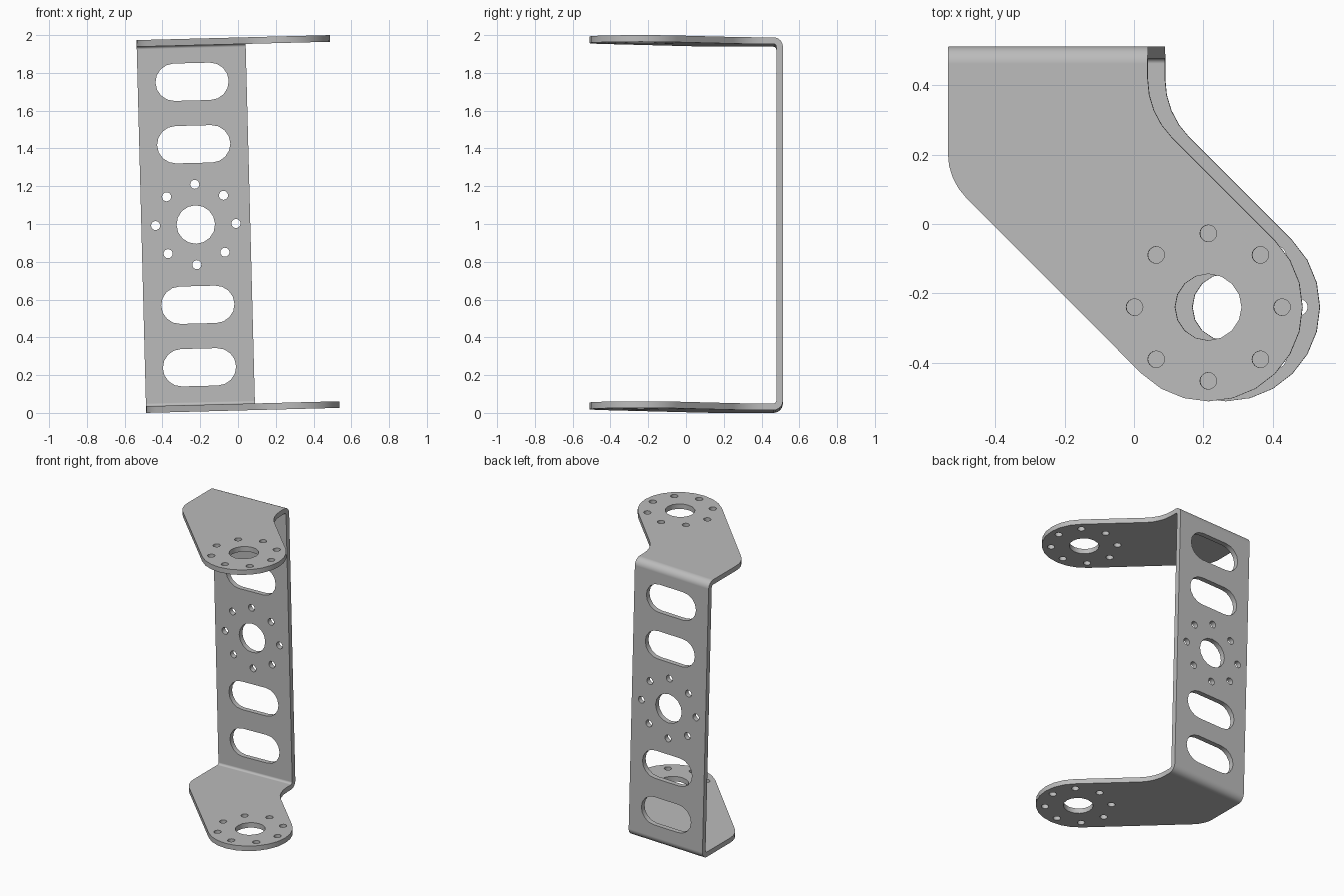
import bpy, bmesh
from math import sin, cos, radians, pi
from mathutils import Matrix

if "Cube" in bpy.data.objects:
    bpy.data.objects.remove(bpy.data.objects["Cube"], do_unlink=True)

H, T, BACK = 0.987, 0.035, 0.513        # half height, sheet thickness, rear face
LEFT, RIGHT = -0.512, 0.065             # edges of the upright web
HUB, HUB_R = (0.24, -0.24), 0.272       # centre and radius of the rounded arm ends
WEB = ((LEFT + RIGHT) / 2, 0.003)       # centre of the web's hole pattern
RING = 0.213                            # bolt circle radius
TILT = -0.0258


def arc(c, r, a0, a1, n):
    """Points on an arc, angles in degrees."""
    angles = [radians(a0 + (a1 - a0) * i / n) for i in range(n + 1)]
    return [(c[0] + r * cos(a), c[1] + r * sin(a)) for a in angles]


def circle(c, r, n):
    return arc(c, r, 0, 360, n)[:-1]


def prism(bm, pts, lo, hi, axis):
    """Extrude a 2D outline along an axis between lo and hi."""
    place = {"x": lambda u, v, d: (d, u, v),
             "y": lambda u, v, d: (u, d, v),
             "z": lambda u, v, d: (u, v, d)}[axis]
    a, b = [[bm.verts.new(place(u, v, d)) for u, v in pts] for d in (lo, hi)]
    bm.faces.new(a)
    bm.faces.new(b[::-1])
    for i in range(len(pts)):
        j = (i + 1) % len(pts)
        bm.faces.new((a[j], a[i], b[i], b[j]))


def make_object(name, prisms):
    bm = bmesh.new()
    for p in prisms:
        prism(bm, *p)
    bmesh.ops.recalc_face_normals(bm, faces=bm.faces)
    mesh = bpy.data.meshes.new(name)
    bm.to_mesh(mesh)
    bm.free()
    obj = bpy.data.objects.new(name, mesh)
    bpy.context.collection.objects.link(obj)
    return obj


# Bent sheet: U-shaped side profile swept across the width
low, high = (BACK - 0.05, -H + 0.05), (BACK - 0.05, H - 0.05)
profile = ([(-1, -H)] + arc(low, 0.05, -90, 0, 6) + arc(high, 0.05, 0, 90, 6)
           + [(-1, H), (-1, H - T)]
           + arc(high, 0.05 - T, 90, 0, 6) + arc(low, 0.05 - T, 0, -90, 6)
           + [(-1, -H + T)])
bracket = make_object("bracket", [(profile, -1, 1, "x")])

# Plan outline of the arms: angled sides, rounded end, filleted corners
outline = ([(LEFT, 0.7)] + arc((LEFT + 0.18, 0.203), 0.18, 180, 225, 4)
           + arc(HUB, HUB_R, 225, 405, 12)
           + arc((RIGHT + 0.24, 0.419), 0.24, 225, 180, 4) + [(RIGHT, 0.7)])
trim = make_object("outline_cutter", [(outline, -2, 2, "z")])

# Holes through both arms and through the web
holes = []
for centre, r, lo, hi, axis in ((HUB, 0.096, -2, 2, "z"), (WEB, 0.102, 0.3, 0.8, "y")):
    holes.append((circle(centre, r, 16), lo, hi, axis))
    for k in range(8):
        a = k * pi / 4
        c = (centre[0] + RING * cos(a), centre[1] + RING * sin(a))
        holes.append((circle(c, 0.024, 16), lo, hi, axis))

# Long slots in the web
for z in (-0.756, -0.425, 0.425, 0.756):
    x, y = WEB[0], WEB[1] + z
    slot = arc((x + 0.095, y), 0.099, -90, 90, 8) + arc((x - 0.095, y), 0.099, 90, 270, 8)
    holes.append((slot, 0.3, 0.8, "y"))
drill = make_object("hole_cutter", holes)

# Cut the sheet and keep the result as plain mesh
for cutter, op in ((trim, "INTERSECT"), (drill, "DIFFERENCE")):
    cutter.hide_render = True
    mod = bracket.modifiers.new("cut", "BOOLEAN")
    mod.object, mod.operation, mod.solver = cutter, op, "EXACT"
bpy.context.view_layer.update()
cut = bpy.data.meshes.new_from_object(
    bracket.evaluated_get(bpy.context.evaluated_depsgraph_get()))
bracket.modifiers.clear()
bracket.data = cut
for cutter in (trim, drill):
    bpy.data.objects.remove(cutter, do_unlink=True)

# Slight lean, standing on the floor
cut.transform(Matrix.Translation((0, 0, 1)) @ Matrix.Rotation(TILT, 4, "Y"))

# Grey metal
grey = bpy.data.materials.new("grey_metal")
grey.use_nodes = True
colour = (0.5, 0.5, 0.5, 1)
grey.diffuse_color = colour
grey.node_tree.nodes["Principled BSDF"].inputs["Base Color"].default_value = colour
cut.materials.clear()
cut.materials.append(grey)

# Smooth bends and rims, crisp sheet edges
bpy.ops.object.select_all(action="DESELECT")
bracket.select_set(True)
bpy.context.view_layer.objects.active = bracket
bpy.ops.object.shade_smooth_by_angle(angle=radians(30))
weighted = bracket.modifiers.new("flat_faces", "WEIGHTED_NORMAL")
weighted.keep_sharp = True
